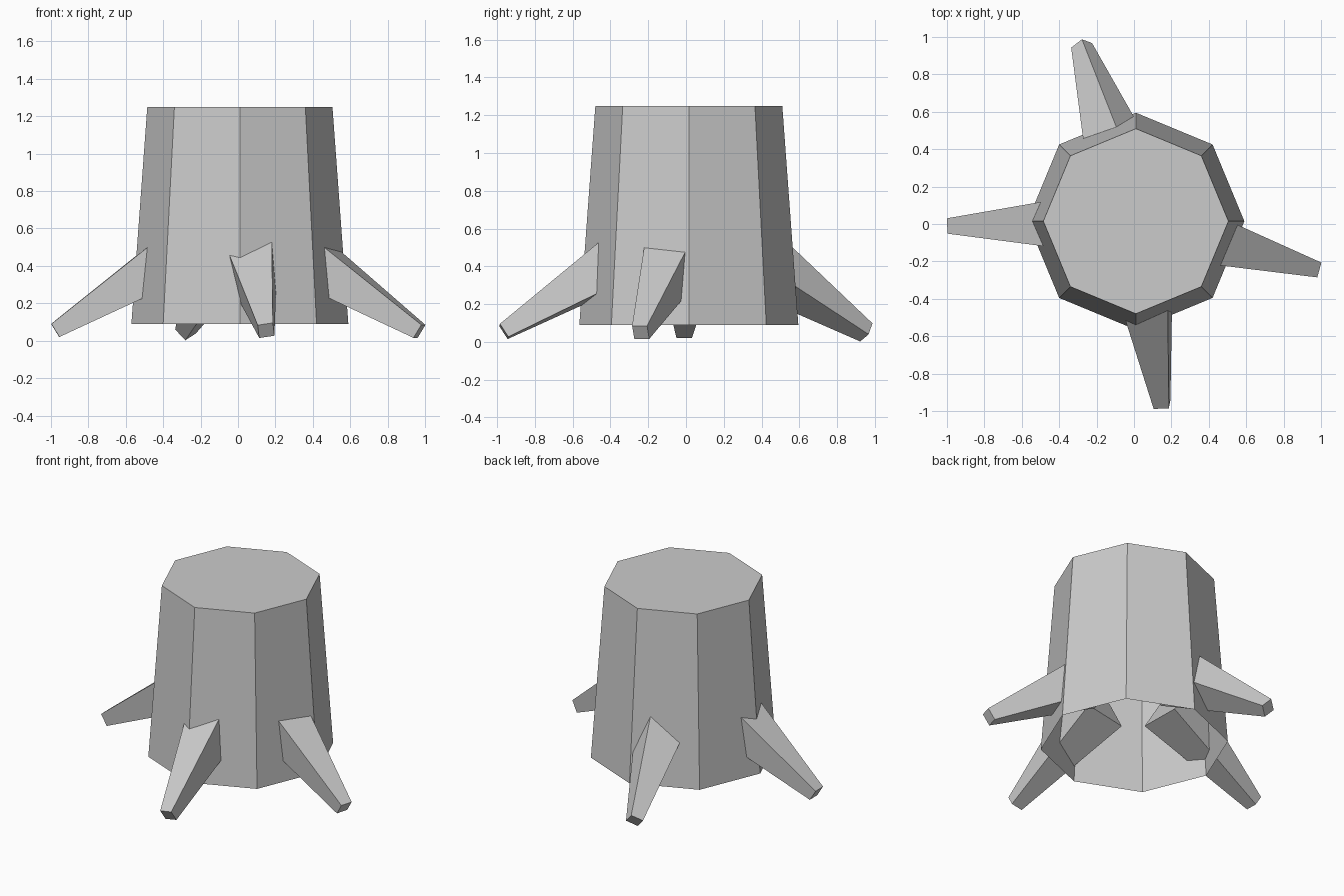
import bpy
import bmesh
from math import cos, sin, pi, radians
from mathutils import Vector

cube = bpy.data.objects.get("Cube")
if cube:
    bpy.data.objects.remove(cube, do_unlink=True)

# Single grey bark colour
bark = bpy.data.materials.new("grey_bark")
bark.use_nodes = True
GREY = (0.6, 0.6, 0.6, 1)
bark.diffuse_color = GREY
bark.node_tree.nodes["Principled BSDF"].inputs["Base Color"].default_value = GREY


def tapered(name, ring_a, ring_b, close_a=True):
    """Flat-faced solid between two matching rings; ring_b is always capped."""
    bm = bmesh.new()
    a = [bm.verts.new(p) for p in ring_a]
    b = [bm.verts.new(p) for p in ring_b]
    for i in range(len(a)):
        j = (i + 1) % len(a)
        bm.faces.new((a[i], a[j], b[j], b[i]))
    bm.faces.new(b)
    if close_a:
        bm.faces.new(a[::-1])
    bmesh.ops.recalc_face_normals(bm, faces=bm.faces)
    mesh = bpy.data.meshes.new(name)
    bm.to_mesh(mesh)
    bm.free()
    mesh.materials.append(bark)
    obj = bpy.data.objects.new(name, mesh)
    bpy.context.collection.objects.link(obj)
    return obj


def octagon(radius, z):
    return [(0.01 + radius * cos(k * pi / 4), 0.015 + radius * sin(k * pi / 4), z)
            for k in range(8)]


def square(centre, side, up, half):
    return [centre + (side * s + up * u) * half
            for s, u in ((-1, -1), (1, -1), (1, 1), (-1, 1))]


def root(name, inner, tip, roll):
    """Square root tapering from inside the trunk to the ground."""
    inner, tip = Vector(inner), Vector(tip)
    axis = (tip - inner).normalized()
    side = axis.cross(Vector((0, 0, 1))).normalized()
    up = side.cross(axis)
    r = radians(roll)
    side, up = side * cos(r) + up * sin(r), up * cos(r) - side * sin(r)
    tapered(name, square(inner, side, up, 0.14), square(tip, side, up, 0.041))


# Trunk, open underneath
tapered("trunk", octagon(0.58, 0.09), octagon(0.495, 1.25), close_a=False)

# Four roots
root("left_root", (0.29, -0.05, 0.49), (0.97, -0.24, 0.05), 0)
root("right_root", (-0.275, 0.005, 0.49), (-0.977, -0.01, 0.055), 0)
root("front_root", (0.055, -0.27, 0.49), (0.15, -0.965, 0.055), -10)
root("back_root", (-0.055, 0.292, 0.49), (-0.28, 0.955, 0.05), 33)
